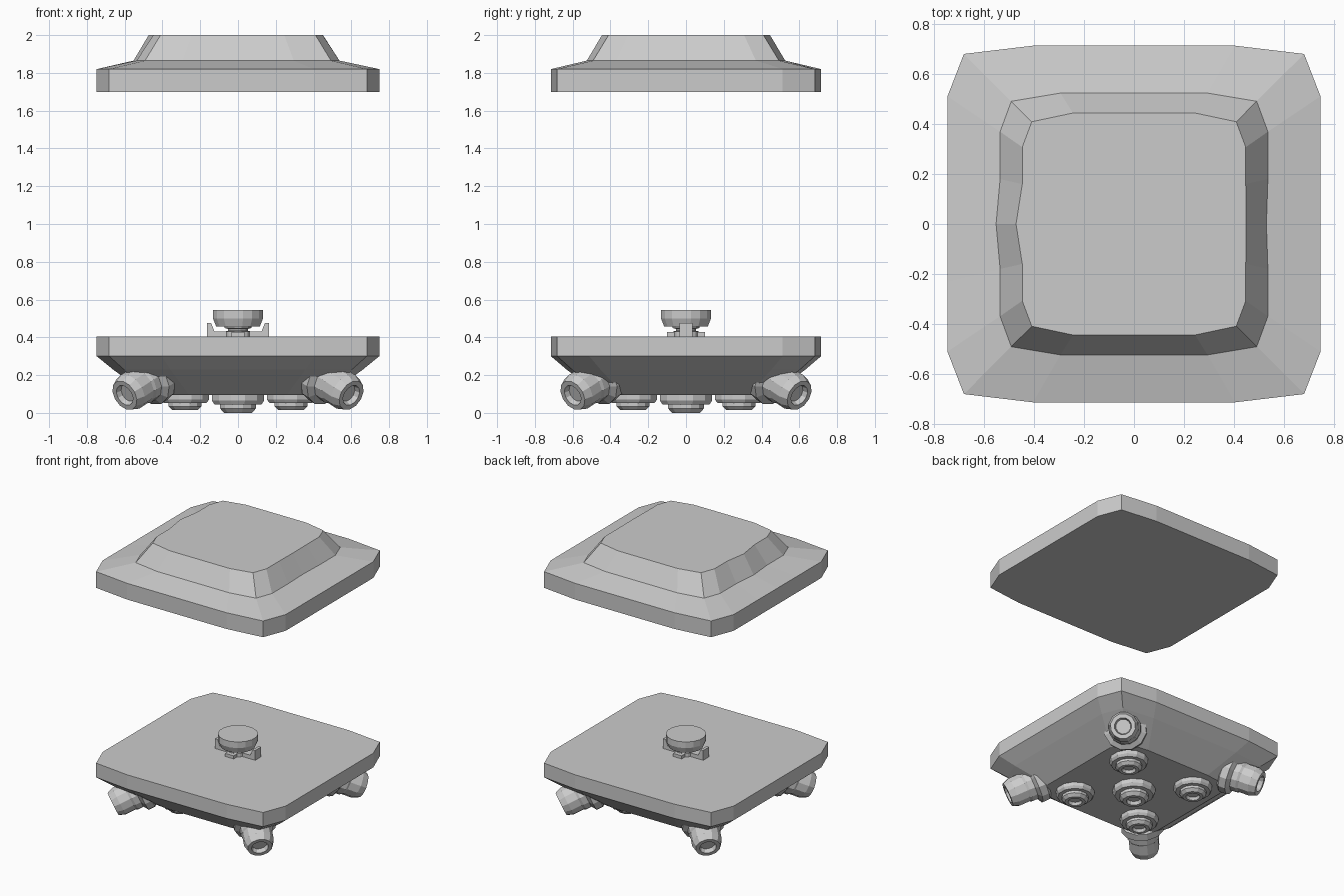
import bpy, bmesh, math
from mathutils import Vector, Matrix

if "Cube" in bpy.data.objects:
    bpy.data.objects.remove(bpy.data.objects["Cube"])


def finish(bm, name):
    bmesh.ops.remove_doubles(bm, verts=bm.verts, dist=1e-5)
    bmesh.ops.recalc_face_normals(bm, faces=bm.faces)
    me = bpy.data.meshes.new(name)
    bm.to_mesh(me)
    bm.free()
    ob = bpy.data.objects.new(name, me)
    bpy.context.collection.objects.link(ob)
    return ob


def loft(name, rings):
    """Skin a stack of equal-length closed rings, capping both ends."""
    bm = bmesh.new()
    vs = [[bm.verts.new(p) for p in r] for r in rings]
    n = len(vs[0])
    for a, b in zip(vs, vs[1:]):
        for i in range(n):
            j = (i + 1) % n
            bm.faces.new((a[i], a[j], b[j], b[i]))
    bm.faces.new(vs[0][::-1])
    bm.faces.new(vs[-1])
    return finish(bm, name)


def outline(z, xs, ys, corner, xt, yt, right_mid=0, left_mid=0, ymid=None):
    """Chamfered square: side (xs, ys), corner, front/back edge (xt, yt)."""
    ymid = ymid or ys * 0.45
    r = [(xs, -ys), (xs, -ymid), (xs + right_mid, 0), (xs, ymid), (xs, ys),
         (corner, corner), (xt, yt), (-xt, yt), (-corner, corner),
         (-xs, ys), (-xs, ymid), (-xs - left_mid, 0), (-xs, -ymid), (-xs, -ys),
         (-corner, -corner), (-xt, -yt), (xt, -yt), (corner, -corner)]
    return [(x, y, z) for x, y in r]


def slab(z, s=1.0):
    return outline(z, .748 * s, .512 * s, .682 * s, .405 * s, .715 * s)


def lathe(name, profile, origin=(0, 0, 0), axis=(0, 0, 1), seg=12):
    """Turn (radius, distance) pairs around an axis."""
    m = Matrix.Translation(origin) @ Vector(axis).to_track_quat('Z', 'Y').to_matrix().to_4x4()
    rings = []
    for r, h in profile:
        rings.append([m @ Vector((r * math.cos(2 * math.pi * (k + .5) / seg),
                                  r * math.sin(2 * math.pi * (k + .5) / seg), h))
                      for k in range(seg)])
    return loft(name, rings)


def extrude_y(name, pts, half):
    return loft(name, [[(x, -half, z) for x, z in pts], [(x, half, z) for x, z in pts]])


# floating upper slab with raised, slightly dented plateau
loft("upper_slab", [
    slab(1.70), slab(1.82),
    outline(1.865, .537, .37, .492, .295, .525, -.006, .016, .18),
    outline(2.0, .448, .308, .41, .245, .445, .002, .025, .16)])

# lower slab tapering to a smaller flat belly
loft("lower_slab", [slab(.095, .64), slab(.23, .885), slab(.30), slab(.405)])

# round pads under the belly
pad = [(.13, -.02), (.13, .025), (.118, .042), (.09, .042), (.09, .06),
       (.07, .08), (.048, .08), (.04, .06), (.03, .06)]
lathe("belly_pad_centre", [(r * 1.1, h * 1.18) for r, h in pad], (0, 0, .095), (0, 0, -1))

# angled corner nozzles with collars
nozzle = [(.10, -.09), (.145, -.05), (.145, 0), (.11, .02), (.11, .06), (.102, .075),
          (.102, .15), (.085, .195), (.058, .195), (.05, .165), (.04, .165)]
for sx in (-1, 1):
    for sy in (-1, 1):
        tag = ("right" if sx > 0 else "left") + ("_back" if sy > 0 else "_front")
        lathe("belly_pad_" + tag, pad, (.28 * sx, .28 * sy, .095), (0, 0, -1))
        lathe("nozzle_" + tag, nozzle, (.475 * sx, .475 * sy, .175),
              (.64 * sx, .64 * sy, -.42))

# knob on a short neck
lathe("knob", [(.118, .458), (.135, .50), (.135, .545)], seg=16)
lathe("knob_neck", [(.072, .40), (.072, .43), (.055, .435), (.055, .445), (.075, .45), (.075, .462)])

# upturned brackets either side of the knob and a cross foot
for s, side in ((-1, "left"), (1, "right")):
    extrude_y("bracket_" + side, [(s * x, z) for x, z in
              ((.03, .40), (.165, .40), (.165, .477), (.143, .477), (.125, .432), (.03, .432))], .035)
extrude_y("cross_foot", [(-.035, .40), (.035, .40), (.035, .428), (-.035, .428)], .10)
